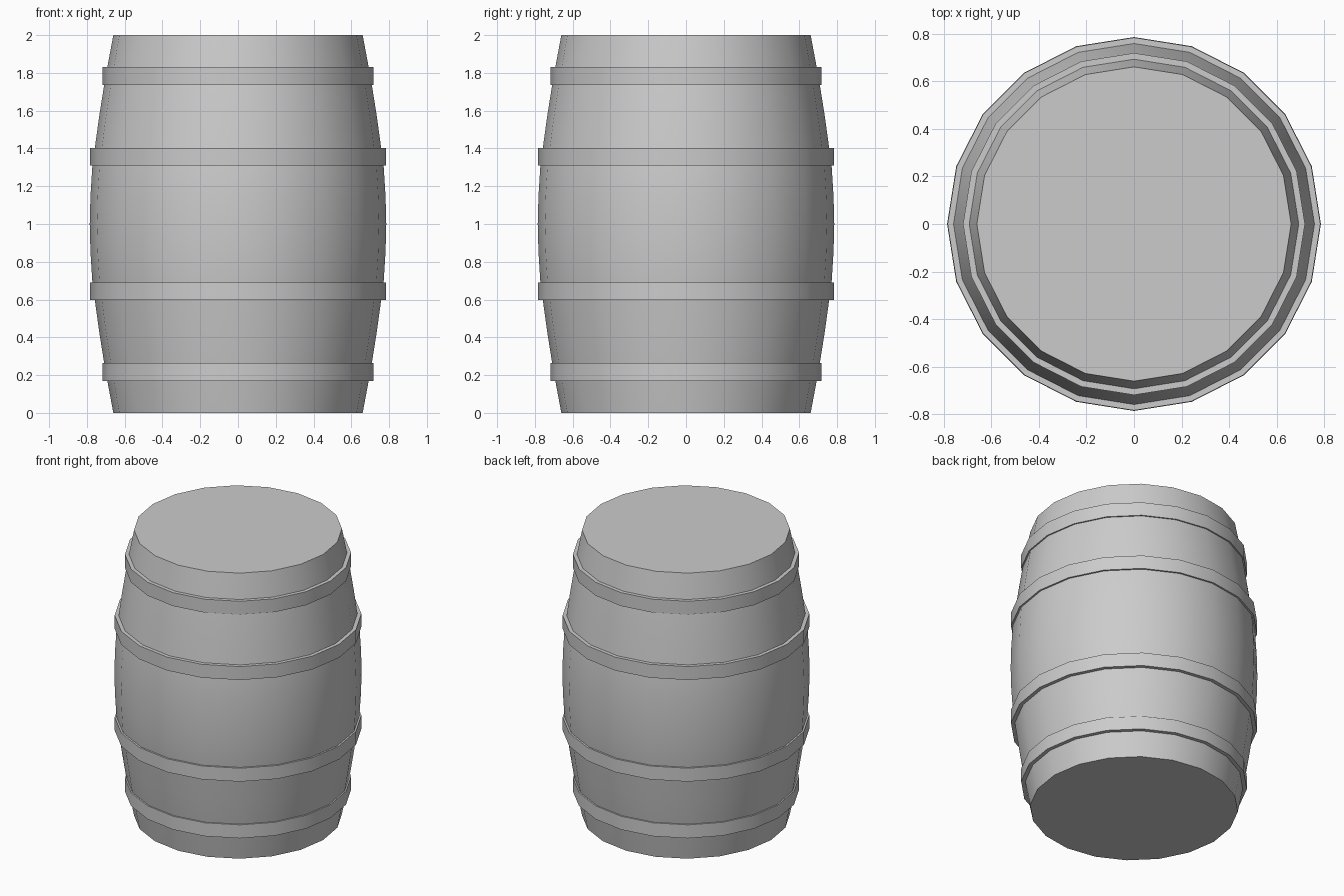
import bpy
import bmesh
from math import cos, sin, tau, radians

SIDES = 20

cube = bpy.data.objects.get("Cube")
if cube:
    bpy.data.objects.remove(cube, do_unlink=True)

grey = bpy.data.materials.new("plain grey")
grey.use_nodes = True
grey.diffuse_color = (0.6, 0.6, 0.6, 1)
grey.node_tree.nodes["Principled BSDF"].inputs["Base Color"].default_value = (0.6, 0.6, 0.6, 1)


def lathe(name, profile, closed):
    """Spin (radius, height) points round z; cap the ends unless the profile is a closed loop."""
    bm = bmesh.new()
    rings = [[bm.verts.new((r * cos(tau * i / SIDES), r * sin(tau * i / SIDES), z))
              for i in range(SIDES)] for r, z in profile]
    pairs = list(zip(rings, rings[1:]))
    if closed:
        pairs.append((rings[-1], rings[0]))
    else:
        bm.faces.new(rings[0])
        bm.faces.new(rings[-1])
    for low, high in pairs:
        for i in range(SIDES):
            j = (i + 1) % SIDES
            bm.faces.new((low[i], low[j], high[j], high[i]))
    bmesh.ops.recalc_face_normals(bm, faces=bm.faces)
    mesh = bpy.data.meshes.new(name)
    bm.to_mesh(mesh)
    bm.free()
    mesh.materials.append(grey)
    obj = bpy.data.objects.new(name, mesh)
    bpy.context.collection.objects.link(obj)
    bpy.ops.object.select_all(action='DESELECT')
    obj.select_set(True)
    bpy.context.view_layer.objects.active = obj
    bpy.ops.object.shade_smooth_by_angle(angle=radians(30))
    return obj


# Bulging body, its lower half mirrored upward
half = [(0.66, 0), (0.692, 0.17), (0.708, 0.26), (0.735, 0.43),
        (0.757, 0.59), (0.771, 0.69), (0.781, 0.85)]
body = half + [(0.785, 1)] + [(r, 2 - z) for r, z in reversed(half)]
lathe("barrel_body", body, False)

# Four flat hoops, wider pair nearest the middle
HOOP_HALF = 0.047
for place, radius, offset in (("end", 0.718, 0.783), ("middle", 0.783, 0.356)):
    for level, side in (("lower", -1), ("upper", 1)):
        z = 1 + side * offset
        inner = radius - 0.05
        lathe(f"{level}_{place}_hoop",
              [(inner, z - HOOP_HALF), (radius, z - HOOP_HALF),
               (radius, z + HOOP_HALF), (inner, z + HOOP_HALF)], True)
